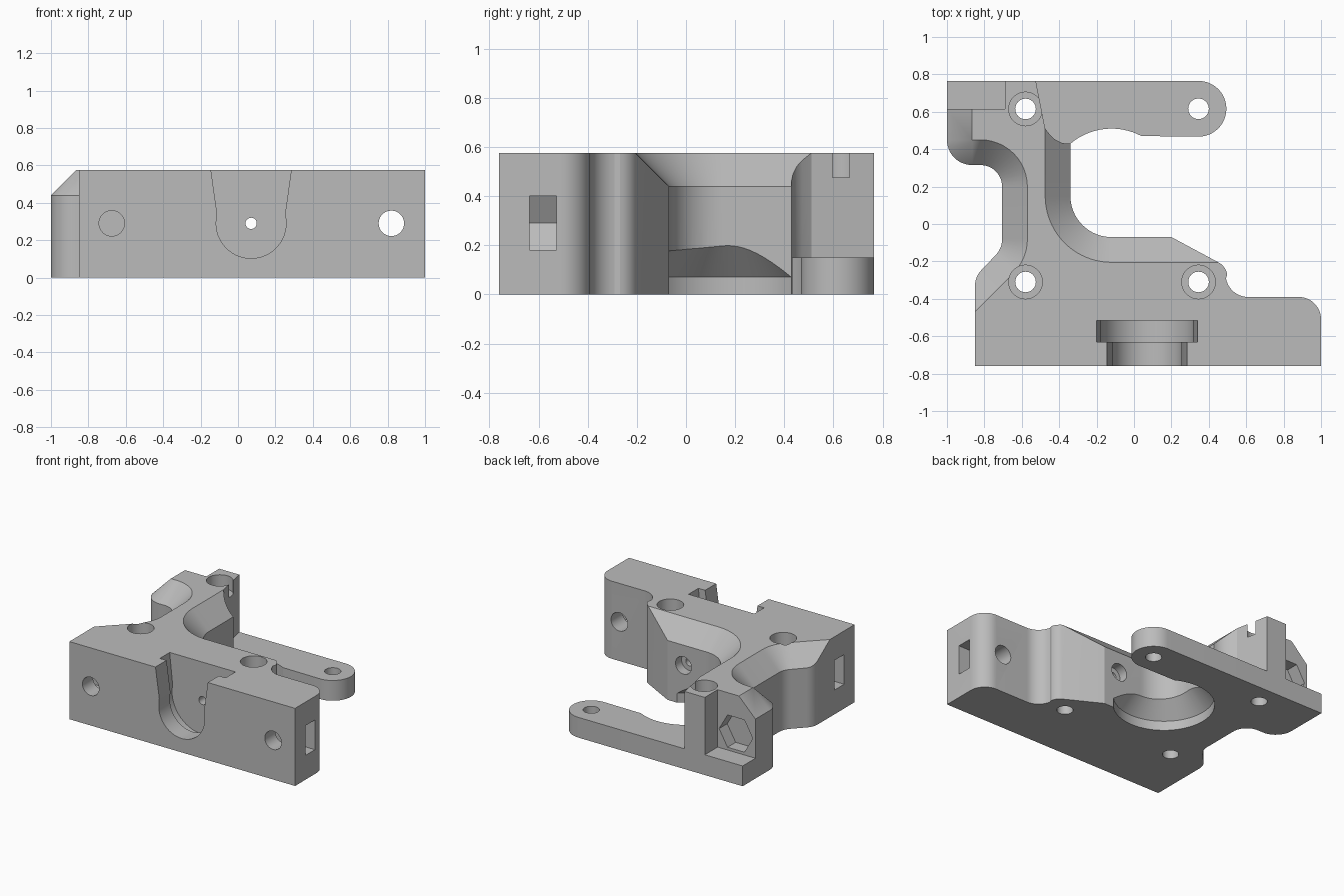
import bpy, bmesh, math

if "Cube" in bpy.data.objects:
    bpy.data.objects.remove(bpy.data.objects["Cube"])

H, CH = 0.575, 0.135          # body height, chamfer size
LOW = H - CH

grey = bpy.data.materials.new("plain_grey")
grey.use_nodes = True
grey.diffuse_color = (0.5, 0.5, 0.5, 1)
grey.node_tree.nodes["Principled BSDF"].inputs["Base Color"].default_value = (0.5, 0.5, 0.5, 1)


def arc(cx, cy, r, a0, a1, n=12):
    angles = [math.radians(a0 + (a1 - a0) * i / n) for i in range(n + 1)]
    return [(cx + r * math.cos(a), cy + r * math.sin(a)) for a in angles]


def circle(cx, cy, r, n=40):
    return arc(cx, cy, r, 0, 360, n)[:-1]


def skin(name, rings):
    """Join equal-length rings of 3D points into a closed solid."""
    bm = bmesh.new()
    vs = [[bm.verts.new(p) for p in ring] for ring in rings]
    n = len(vs[0])
    for lower, upper in zip(vs, vs[1:]):
        for i in range(n):
            j = (i + 1) % n
            bm.faces.new((lower[i], lower[j], upper[j], upper[i]))
    bm.faces.new(vs[0][::-1])
    bm.faces.new(vs[-1])
    bmesh.ops.remove_doubles(bm, verts=bm.verts, dist=0.0005)
    bmesh.ops.recalc_face_normals(bm, faces=bm.faces)
    mesh = bpy.data.meshes.new(name)
    bm.to_mesh(mesh)
    bm.free()
    mesh.materials.append(grey)
    obj = bpy.data.objects.new(name, mesh)
    bpy.context.collection.objects.link(obj)
    return obj


def prism(name, pts, a, b, axis="z"):
    place = {"z": lambda u, v, w: (u, v, w), "y": lambda u, v, w: (u, w, v)}[axis]
    return skin(name, [[place(u, v, w) for u, v in pts] for w in (a, b)])


# Body outline: each entry is (outer point, height of its wall, top point)
outline = []


def plain(pts):
    outline.extend((p, H, p) for p in pts)


def chamfered(pts, tops, z=LOW):
    outline.extend((p, z, t) for p, t in zip(pts, tops))


# front block and its right end
plain([(-0.85, -0.76), (1, -0.76)])
plain(arc(0.88, -0.51, 0.12, 0, 90))
plain(arc(0.61, -0.27, 0.12, 270, 190))
plain(arc(0.41, -0.285, 0.09, 10, 60, 6))
# inner chamfered corner
chamfered([(0.2, -0.07)], [(0.2, -0.07 - CH)])
chamfered(arc(-0.12, 0.15, 0.22, 270, 180, 20), arc(-0.12, 0.15, 0.22 + CH, 270, 180, 20))
for x, y in [(-0.34, 0.43), (-0.365, 0.43), (-0.39, 0.435), (-0.42, 0.45), (-0.445, 0.472)]:
    chamfered([(x, y)], [(-0.475, y)], LOW + (-0.34 - x))
# rear tower
plain([(-0.475, 0.51), (-0.525, 0.765)])
chamfered([(-1, 0.765)], [(-1 + CH, 0.765)])
chamfered(arc(-0.865, 0.45, CH, 180, 270), [(-0.865, 0.45)] * 13)
# neck on the right side of the model
chamfered(arc(-0.82, 0.2, 0.115, 90, 0), arc(-0.82, 0.2, 0.115 + CH, 90, 0))
chamfered(arc(-0.83, -0.08, 0.125, 0, -45, 8), arc(-0.83, -0.08, 0.125 + CH, 0, -45, 8))
# chamfer running out into the end face
for x, y in arc(-0.73, -0.33, 0.12, 135, 180, 8):
    d = (y - x - 0.38) / math.sqrt(2)
    s = d / math.sqrt(2)
    chamfered([(x, y)], [(x + s, y - s)], H - d)
plain([(-0.85, -0.47)])

body = skin("bracket_body", [
    [(p[0], p[1], 0) for p, z, t in outline],
    [(p[0], p[1], z) for p, z, t in outline],
    [(t[0], t[1], H) for p, z, t in outline]])


def combine(tool, operation="DIFFERENCE"):
    mod = body.modifiers.new("cut", "BOOLEAN")
    mod.operation = operation
    mod.solver = "EXACT"
    mod.object = tool
    bpy.context.view_layer.objects.active = body
    bpy.ops.object.modifier_apply(modifier=mod.name)
    bpy.data.objects.remove(tool)


# Low rear arm with a rounded tip
arm = arc(-0.12, 0.17, 0.34, 130, 62, 16) + arc(0.345, 0.616, 0.149, -90, 90, 24)
arm += [(-0.6, 0.765), (-0.6, 0.43)]
combine(prism("rear_arm", arm, 0, 0.15), "UNION")

# Dished round recess underneath
combine(skin("round_recess", [[(x, y, z) for x, y in circle(-0.12, 0.17, r, 64)]
                              for r, z in ((0.34, -0.1), (0.34, 0.07), (0.2, 0.22))]))

# Open ledge and hexagonal pocket at the rear corner
combine(prism("corner_ledge", [(-1.1, 0.615), (-0.69, 0.615), (-0.69, 0.9), (-1.1, 0.9)], 0.15, 0.8))
combine(prism("hex_pocket", circle(-0.84, 0.29, 0.138, 6), 0.52, 0.65, "y"))

# Vertical screw holes, counterbored on the tall parts
for x, y, bored in [(-0.58, 0.615, 1), (-0.58, -0.31, 1), (0.345, -0.31, 1), (0.345, 0.616, 0)]:
    combine(prism("screw_hole", circle(x, y, 0.055), -0.1, 0.8))
    if bored:
        combine(prism("counterbore", circle(x, y, 0.09), H - 0.1, 0.8))

# Stepped U-shaped socket in the front
for r, top, a, b in [(0.187, 0.218, -0.9, -0.6), (0.25, 0.272, -0.63, -0.515)]:
    socket = arc(0.07, 0.29, r, 180, 360, 28)
    socket += [(0.066 + r, 0.35), (0.07 + top, 0.6), (0.07 - top, 0.6), (0.074 - r, 0.35)]
    combine(prism("socket", socket, a, b, "y"))

# Horizontal holes through the front block
for x, r, a, b in [(0.07, 0.03, -0.7, 0), (0.07, 0.065, -0.14, 0),
                   (0.82, 0.068, -0.9, 0), (-0.675, 0.068, -0.9, -0.36)]:
    combine(prism("cross_hole", circle(x, 0.29, r), a, b, "y"))

# Pointed nut slots in both end faces
for x, s in [(0.82, 1), (-0.675, -1)]:
    slot = [(x - s * 0.127, 0.29), (x - s * 0.064, 0.18), (x + s * 0.4, 0.18),
            (x + s * 0.4, 0.4), (x - s * 0.064, 0.4)]
    combine(prism("nut_slot", slot, -0.637, -0.527, "y"))

bpy.ops.object.select_all(action="DESELECT")
body.select_set(True)
bpy.context.view_layer.objects.active = body
bpy.ops.object.shade_smooth_by_angle(angle=math.radians(25))
